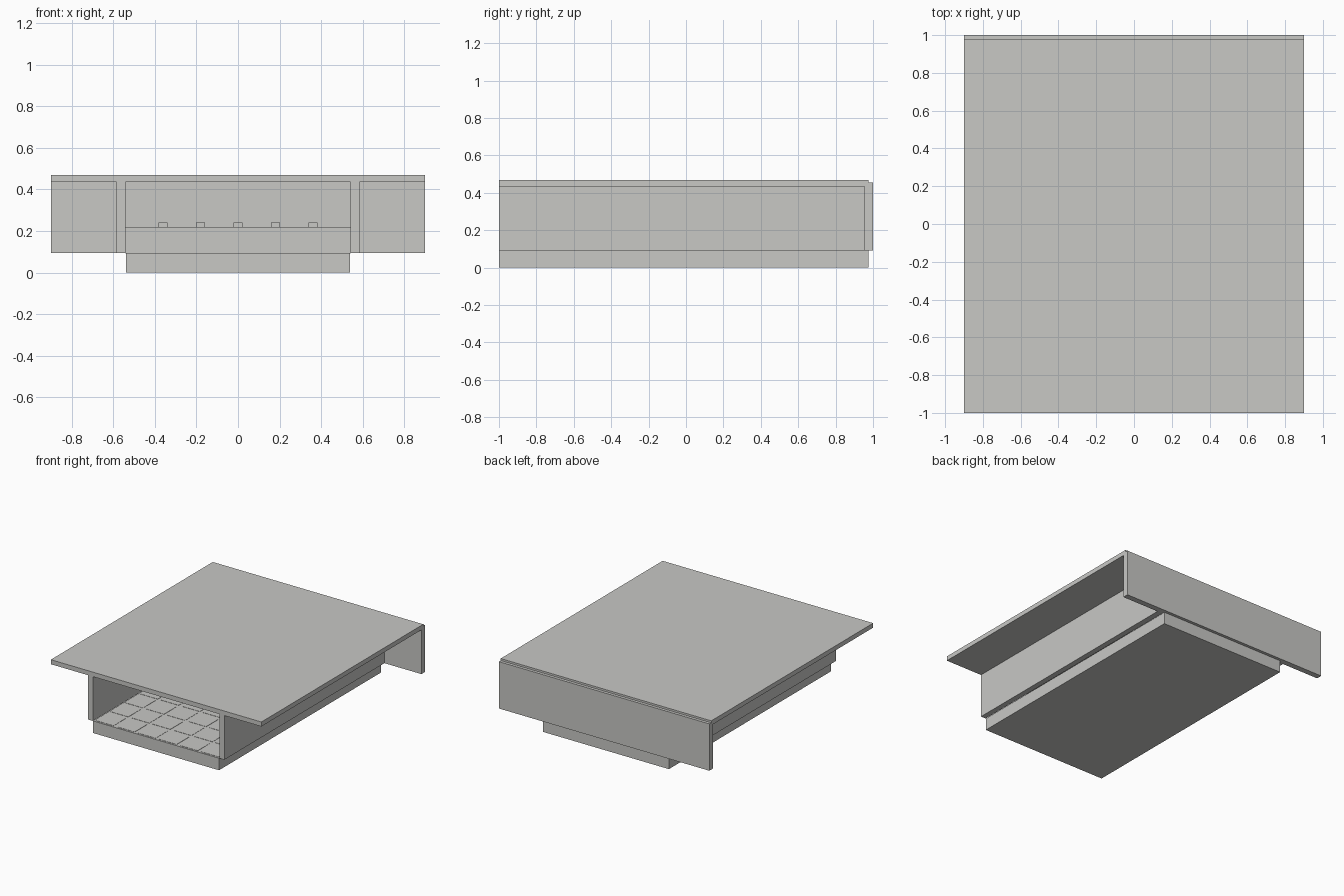
import bpy
import bmesh
from mathutils import Matrix

if "Cube" in bpy.data.objects:
    bpy.data.objects.remove(bpy.data.objects["Cube"])

grey = bpy.data.materials.new("light grey")
grey.diffuse_color = (0.58, 0.58, 0.56, 1)
grey.use_nodes = True
grey.node_tree.nodes["Principled BSDF"].inputs["Base Color"].default_value = grey.diffuse_color


def boxes(name, spans):
    """One object made of boxes given as (x0, x1, y0, y1, z0, z1)."""
    bm = bmesh.new()
    for x0, x1, y0, y1, z0, z1 in spans:
        place = Matrix.Translation(((x0 + x1) / 2, (y0 + y1) / 2, (z0 + z1) / 2))
        size = Matrix.Diagonal((x1 - x0, y1 - y0, z1 - z0, 1))
        bmesh.ops.create_cube(bm, size=1, matrix=place @ size)
    mesh = bpy.data.meshes.new(name)
    bm.to_mesh(mesh)
    bm.free()
    mesh.materials.append(grey)
    obj = bpy.data.objects.new(name, mesh)
    bpy.context.collection.objects.link(obj)
    return obj


FRONT, BACK = -1.0, 0.977
FLOOR, CEILING = 0.093, 0.435

# Main slabs
boxes("base", [(-0.538, 0.538, FRONT, BACK, 0, FLOOR)])
boxes("top_slab", [(-0.9, 0.9, FRONT, BACK, CEILING, 0.47)])
boxes("back_panel", [(-0.9, 0.9, 0.955, 1.0, FLOOR, 0.455)])

# Long side walls, mirrored across the middle
wall = boxes("side_walls", [(0.54, 0.583, FRONT, 0.956, FLOOR, CEILING)])
wall.modifiers.new("Mirror", 'MIRROR')

# Shallow floor tiles with narrow joints
pitch, half = 0.18, 0.076
columns = [(i - 2.5) * pitch for i in range(6)]
rows = [FRONT + 0.09 + j * pitch for j in range(9)]
boxes("floor_tiles", [(x - half, x + half, y - half, y + half, FLOOR - 0.002, FLOOR + 0.002)
                      for x in columns for y in rows])

# Raised rear step with a row of small blocks
boxes("rear_step", [(-0.54, 0.54, 0.62, 0.956, FLOOR - 0.002, 0.22)])
boxes("step_blocks", [((i - 2) * pitch - 0.022, (i - 2) * pitch + 0.022, 0.76, 0.804, 0.218, 0.24)
                      for i in range(5)])
